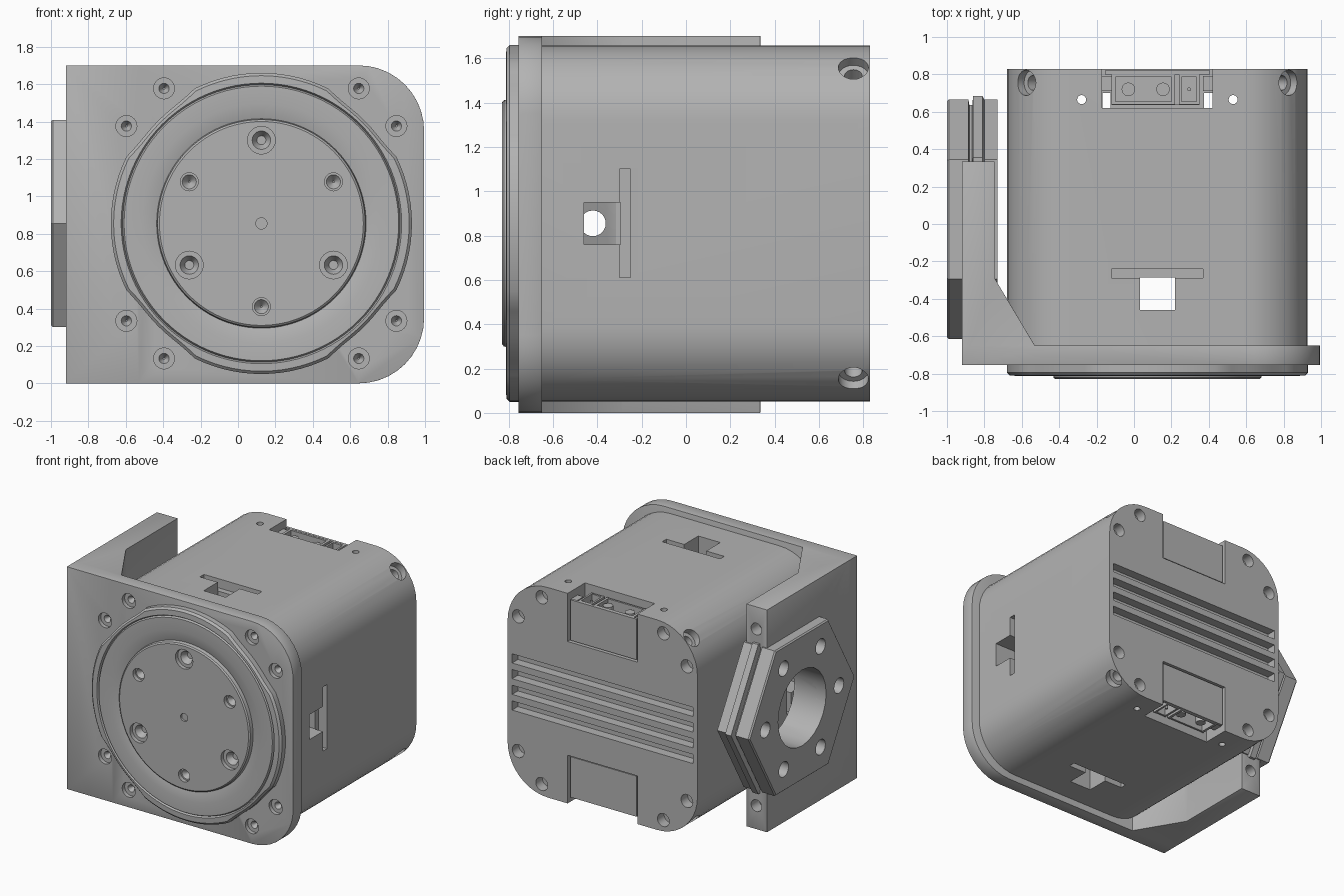
import bpy, bmesh, math
from mathutils import Vector, Matrix

if "Cube" in bpy.data.objects:
    bpy.data.objects.remove(bpy.data.objects["Cube"])

CX, CZ = 0.125, 0.855          # motor axis
HALF = 0.803                   # half width of the housing
HEX_Y = 0.025                  # centre of the hexagonal mount

grey = bpy.data.materials.new("machined grey")
grey.use_nodes = True
grey.diffuse_color = (0.45, 0.45, 0.45, 1)
grey.node_tree.nodes["Principled BSDF"].inputs["Base Color"].default_value = grey.diffuse_color


def finish(name, bm):
    bmesh.ops.recalc_face_normals(bm, faces=bm.faces)
    mesh = bpy.data.meshes.new(name)
    bm.to_mesh(mesh)
    bm.free()
    mesh.materials.append(grey)
    ob = bpy.data.objects.new(name, mesh)
    bpy.context.scene.collection.objects.link(ob)
    return ob


def activate(ob):
    bpy.ops.object.select_all(action='DESELECT')
    ob.select_set(True)
    bpy.context.view_layer.objects.active = ob


def apply(ob, kind, **settings):
    mod = ob.modifiers.new(kind, kind)
    for key, value in settings.items():
        setattr(mod, key, value)
    activate(ob)
    bpy.ops.object.modifier_apply(modifier=mod.name)


def boolean(ob, other, operation='DIFFERENCE', keep=False):
    apply(ob, 'BOOLEAN', object=other, operation=operation, solver='EXACT', use_self=True)
    if not keep:
        bpy.data.objects.remove(other)


def bevel(ob, width):
    apply(ob, 'BEVEL', width=width, segments=2, limit_method='ANGLE', angle_limit=math.radians(40))


def smooth(ob):
    activate(ob)
    bpy.ops.object.shade_smooth_by_angle(angle=math.radians(30))


def prism(name, outline, axis, a, b):
    """Extrude a 2D outline along an axis from a to b."""
    place = {'Y': lambda u, v: (u, a, v), 'Z': lambda u, v: (u, v, a)}[axis]
    step = {'Y': (0, b - a, 0), 'Z': (0, 0, b - a)}[axis]
    bm = bmesh.new()
    face = bm.faces.new([bm.verts.new(place(u, v)) for u, v in outline])
    top = bmesh.ops.extrude_face_region(bm, geom=[face])["geom"]
    bmesh.ops.translate(bm, vec=step, verts=[g for g in top if isinstance(g, bmesh.types.BMVert)])
    return finish(name, bm)


def arc(cx, cy, r, start, n=10):
    """Quarter arc beginning at an angle in degrees."""
    angles = [math.radians(start + 90 * i / n) for i in range(n + 1)]
    return [(cx + r * math.cos(t), cy + r * math.sin(t)) for t in angles]


def lathe(profile, axis, centre, steps):
    """Spin (radius, position) pairs around the x or y axis."""
    bm = bmesh.new()
    vs = [bm.verts.new((p, r, 0) if axis == 'X' else (r, p, 0)) for r, p in profile]
    es = [bm.edges.new(pair) for pair in zip(vs, vs[1:])]
    bmesh.ops.spin(bm, geom=vs + es, cent=(0, 0, 0), steps=steps, angle=math.tau,
                   axis=(1, 0, 0) if axis == 'X' else (0, 1, 0))
    bmesh.ops.remove_doubles(bm, verts=bm.verts, dist=0.0001)
    bmesh.ops.translate(bm, vec=centre, verts=bm.verts)
    return bm


def add_box(bm, x, y, z):
    size = Matrix.Diagonal((x[1] - x[0], y[1] - y[0], z[1] - z[0], 1))
    mid = Matrix.Translation((sum(x) / 2, sum(y) / 2, sum(z) / 2))
    bmesh.ops.create_cube(bm, size=1, matrix=mid @ size)


def add_drill(bm, start, direction, r, depth, tip=None):
    d = Vector(direction).normalized()
    m = Matrix.Translation(Vector(start) + d * depth / 2) @ d.to_track_quat('Z', 'Y').to_matrix().to_4x4()
    bmesh.ops.create_cone(bm, cap_ends=True, segments=24, radius1=r,
                          radius2=r if tip is None else tip, depth=depth, matrix=m)


def flip(z):
    return sorted(2 * CZ - v for v in z)


def ring(radius, degrees):
    t = math.radians(degrees)
    return CX + radius * math.cos(t), CZ + radius * math.sin(t)


screw_angles = [45 + q + s for q in (0, 90, 180, 270) for s in (-9.2, 9.2)]

# Front plate and side arm with sloped gusset
plate = prism("mounting_bracket",
              [(-0.92, 0), *arc(0.645, 0.35, 0.35, -90), *arc(0.645, 1.35, 0.35, 0), (-0.92, 1.7)],
              'Y', -0.755, -0.65)
arm = prism("arm", [(-0.92, -0.755), (-0.53, -0.755), (-0.53, -0.65), (-0.745, -0.29),
                    (-0.745, 0.335), (-0.92, 0.335)], 'Z', 0, 1.7)
boolean(plate, arm, 'UNION')
bevel(plate, 0.014)

# Hexagonal side mount with a groove
hexagon = finish("hexagonal_mount", lathe(
    [(0, -1), (0.63, -1), (0.64, -0.99), (0.64, -0.885), (0.61, -0.88), (0.61, -0.865), (0.66, -0.86),
     (0.66, -0.81), (0.64, -0.80), (0.64, -0.73), (0, -0.73)], 'X', (0, HEX_Y, CZ), 6))

# Bore and screw holes shared by hexagon and arm
cut = bmesh.new()
add_drill(cut, (-1.1, HEX_Y, CZ), (1, 0, 0), 0.29, 0.6)
for k in range(6):
    t = math.tau * k / 6
    add_drill(cut, (-1.1, HEX_Y + 0.445 * math.cos(t), CZ + 0.445 * math.sin(t)), (1, 0, 0), 0.058, 0.6)
cutter = finish("mount_cutter", cut)
boolean(hexagon, cutter, keep=True)
boolean(plate, cutter)

# Plate screw holes and arm end holes
cut = bmesh.new()
for a in screw_angles:
    x, z = ring(0.89, a)
    add_drill(cut, (x, -0.80, z), (0, 1, 0), 0.056, 0.075)
    add_drill(cut, (x, -0.74, z), (0, 1, 0), 0.035, 0.06, 0.005)
for z in (0.18, 1.53):
    add_drill(cut, (-0.83, 0.40, z), (0, -1, 0), 0.045, 0.16)
boolean(plate, finish("plate_cutter", cut))

# Round front cap, pulled in slightly near the plate screws
bm = lathe([(0, -0.70), (0.805, -0.70), (0.805, -0.795), (0.79, -0.81), (0.75, -0.812), (0.742, -0.798),
            (0.734, -0.812), (0.64, -0.812), (0.585, -0.803), (0.56, -0.796), (0.555, -0.822),
            (0.545, -0.83), (0, -0.83)], 'Y', (0, 0, 0), 96)
for v in bm.verts:
    r = math.hypot(v.co.x, v.co.z)
    if r > 0.77:
        off = abs(math.degrees(math.atan2(v.co.z, v.co.x)) % 90 - 45)
        dip = 0.026 * max(0, 1 - (off / 18) ** 4)
        v.co.x *= 1 - dip / r
        v.co.z *= 1 - dip / r
bmesh.ops.translate(bm, vec=(CX, 0, CZ), verts=bm.verts)
cap = finish("front_cap", bm)
cut = bmesh.new()
for a in (90, 210, 330):
    x, z = ring(0.445, a)
    add_drill(cut, (x, -0.9, z), (0, 1, 0), 0.074, 0.1)
    add_drill(cut, (x, -0.81, z), (0, 1, 0), 0.055, 0.08, 0.01)
    x, z = ring(0.445, a + 60)
    add_drill(cut, (x, -0.9, z), (0, 1, 0), 0.048, 0.1)
    add_drill(cut, (x, -0.81, z), (0, 1, 0), 0.046, 0.05, 0.005)
add_drill(cut, (CX, -0.9, CZ), (0, 1, 0), 0.03, 0.085)
boolean(cap, finish("cap_cutter", cut))

# Main housing
c, R = HALF - 0.34, 0.34
outline = [p for q, (sx, sz) in enumerate([(1, 1), (-1, 1), (-1, -1), (1, -1)])
           for p in arc(CX + sx * c, CZ + sz * c, R, 90 * q)]
housing = prism("motor_housing", outline, 'Y', -0.66, 0.83)

# Windows, cooling grooves, connector bays and screw holes of the housing
cut = bmesh.new()
lo, hi = CX - HALF - 0.1, CX + HALF + 0.1
add_box(cut, (lo, hi), (-0.46, -0.295), (CZ - 0.095, CZ + 0.095))
add_box(cut, (CX - 0.093, CX + 0.093), (-0.46, -0.285), (-0.1, 1.8))
for side in (-1, 1):
    xs = sorted((CX + side * (HALF - 0.07), CX + side * 0.9))
    add_box(cut, xs, (-0.30, -0.25), (CZ - 0.245, CZ + 0.245))
    zs = sorted((CZ + side * (HALF - 0.07), CZ + side * 0.9))
    add_box(cut, (CX - 0.245, CX + 0.245), (-0.29, -0.24), zs)
    bay = sorted((CZ + side * 0.435, CZ + side * 0.9))
    add_box(cut, (CX - 0.295, CX + 0.295), (0.62, 0.9), bay)
    xs = sorted((CX + side * 0.25, CX + side * 0.294))
    add_box(cut, xs, (0.621, 0.70), (0.2, 1.5))
    add_drill(cut, (CX + side * 0.405, 0.665, -0.1), (0, 0, 1), 0.024, 2)
    for up in (-1, 1):
        d = Vector((side, 0, up)).normalized()
        p = Vector((CX, 0.755, CZ))
        add_drill(cut, p + d * 1.1, -d, 0.068, 0.16)
        add_drill(cut, p + d * 0.95, -d, 0.04, 0.1)
for k in range(4):
    z = CZ + 0.12 * (k - 1.5)
    add_box(cut, (CX - 0.765, CX + 0.765), (0.76, 0.9), (z - 0.035, z + 0.035))
for a in screw_angles:
    x, z = ring(0.88, a)
    add_drill(cut, (x, 0.9, z), (0, -1, 0), 0.05, 0.15)
boolean(housing, finish("housing_cutter", cut))

# Connector sockets and rear covers, top and bottom
sockets, covers = bmesh.new(), bmesh.new()
for turn in (list, flip):
    add_box(sockets, (-0.12, 0.35), (0.635, 0.80), turn((1.29, 1.50)))
    for x in ((-0.12, -0.10), (0.20, 0.22), (0.24, 0.255), (0.335, 0.35)):
        add_box(sockets, x, (0.64, 0.80), turn((1.49, 1.61)))
    for y in ((0.64, 0.655), (0.785, 0.80)):
        add_box(sockets, (-0.115, 0.215), y, turn((1.49, 1.608)))
        add_box(sockets, (0.245, 0.345), y, turn((1.49, 1.608)))
    side = 1 if turn is list else -1
    for x, r in ((-0.03, 0.036), (0.155, 0.036), (0.295, 0.01)):
        add_drill(sockets, (x, 0.72, CZ + side * 0.62), (0, 0, side), r, 0.12)
    add_box(covers, (CX - 0.28, CX + 0.28), (0.80, 0.82), turn((1.30, 1.61)))
    for x in ((-0.17, -0.12), (0.37, 0.42)):
        add_box(covers, x, (0.71, 0.79), turn((1.29, 1.60)))
socket_ob = finish("connector_sockets", sockets)
cover_ob = finish("connector_covers", covers)

for ob in (plate, hexagon, cap, housing, socket_ob, cover_ob):
    smooth(ob)
